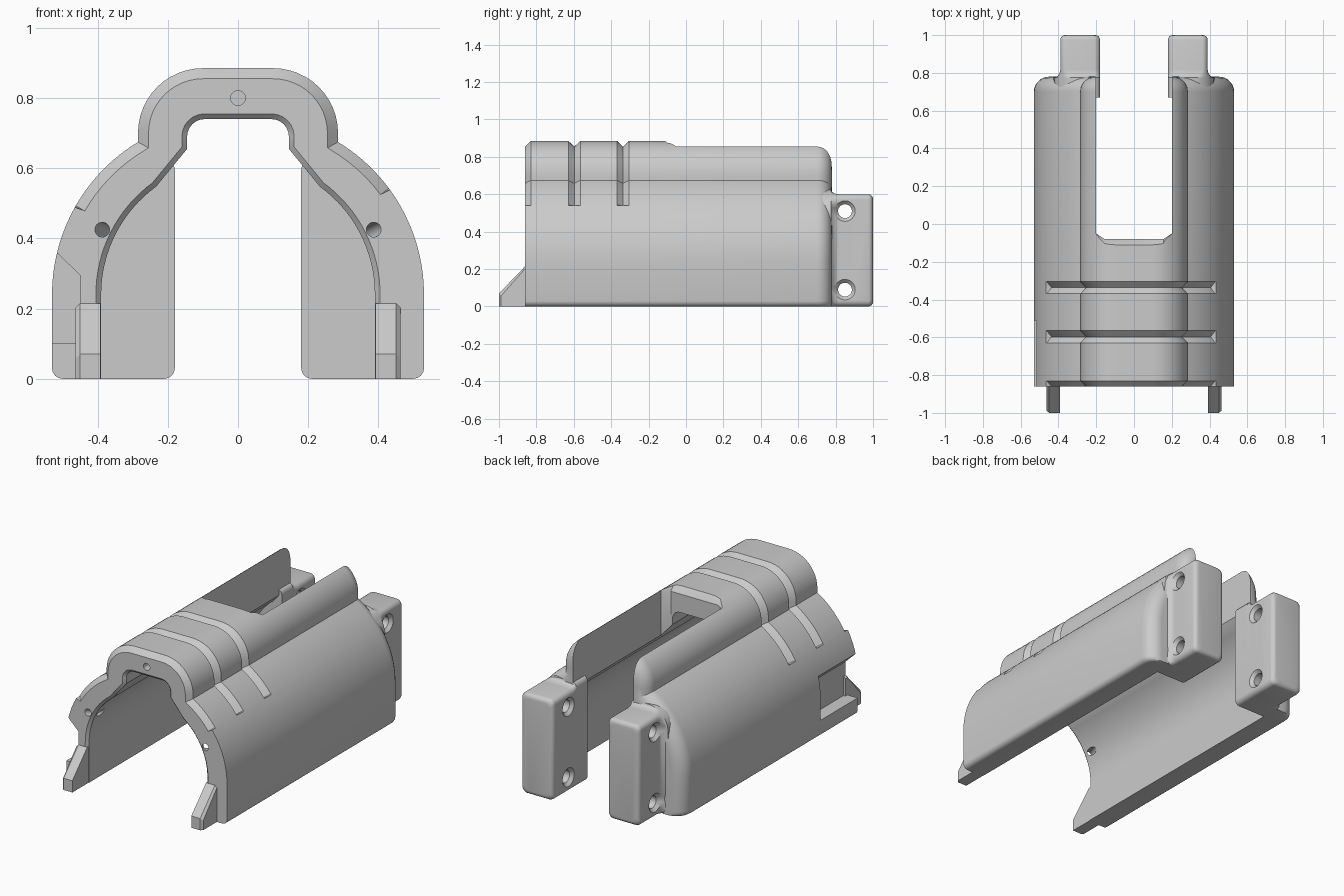
import bpy, bmesh, math
from math import sin, cos, radians

cube = bpy.data.objects.get("Cube")
if cube:
    bpy.data.objects.remove(cube, do_unlink=True)

grey = bpy.data.materials.new("plain_grey")
grey.use_nodes = True
colour = (0.6, 0.6, 0.6, 1)
grey.diffuse_color = colour
grey.node_tree.nodes["Principled BSDF"].inputs["Base Color"].default_value = colour


def arc(cx, cz, r, angles):
    return [(cx + r * cos(radians(a)), cz + r * sin(radians(a))) for a in angles]


def steps(a, b, n):
    return [a + (b - a) * i / n for i in range(n + 1)]


def loft(name, rings):
    """Closed solid through rings of equal point count, faces outward."""
    bm = bmesh.new()
    loops = [[bm.verts.new(p) for p in ring] for ring in rings]
    n = len(loops[0])
    for a, b in zip(loops, loops[1:]):
        for i in range(n):
            j = (i + 1) % n
            bm.faces.new((a[i], a[j], b[j], b[i]))
    bm.faces.new(loops[0][::-1])
    bm.faces.new(loops[-1])
    bm.normal_update()
    if bm.calc_volume(signed=True) < 0:
        bmesh.ops.reverse_faces(bm, faces=bm.faces)
    mesh = bpy.data.meshes.new(name)
    bm.to_mesh(mesh)
    bm.free()
    mesh.materials.append(grey)
    obj = bpy.data.objects.new(name, mesh)
    bpy.context.collection.objects.link(obj)
    return obj


def volume(mesh):
    bm = bmesh.new()
    bm.from_mesh(mesh)
    v = bm.calc_volume(signed=True)
    bm.free()
    return v


def cut(obj, cutter):
    """Subtract the cutter, taking the first solver that gives a sound solid."""
    mod = obj.modifiers.new("cut", "BOOLEAN")
    mod.operation, mod.object = "DIFFERENCE", cutter
    before = volume(obj.data)
    for solver in ("EXACT", "MANIFOLD", "FLOAT"):
        mod.solver = solver
        graph = bpy.context.evaluated_depsgraph_get()
        graph.update()
        result = bpy.data.meshes.new_from_object(obj.evaluated_get(graph))
        if 0.5 < volume(result) / before < 1:
            obj.data = result
            break
    obj.modifiers.remove(mod)
    bpy.data.objects.remove(cutter, do_unlink=True)


def smooth(obj):
    bpy.ops.object.select_all(action="DESELECT")
    obj.select_set(True)
    bpy.context.view_layer.objects.active = obj
    bpy.ops.object.shade_smooth_by_angle(angle=radians(28))


def both_sides(half):
    return [(-x, z) for x, z in reversed(half)] + half


def normals(pts):
    """Mitred outward normals of an open arch; the feet move sideways only."""
    def edge(a, b):
        dx, dz = b[0] - a[0], b[1] - a[1]
        d = math.hypot(dx, dz)
        return -dz / d, dx / d
    out = []
    for i, p in enumerate(pts):
        if p[1] < 0.05:
            out.append((math.copysign(1, p[0]), 0))
            continue
        a, b = edge(pts[i - 1], p), edge(p, pts[i + 1])
        k = 1 + a[0] * b[0] + a[1] * b[1]
        out.append(((a[0] + b[0]) / k, (a[1] + b[1]) / k))
    return out


def arch(pts, y, offset, keep=lambda x, z: True):
    return [(x + nx * offset, y, z + nz * offset) if keep(x, z) else (x, y, z)
            for (x, z), (nx, nz) in zip(pts, normals(pts))]


def in_groove(x, z):
    return z > (0.541 if x > 0 else 0.491)


# Shell outline: raised crown, round flanks, rounded feet
flank = steps(58.8, 36.6, 7) + steps(36, 29.9, 3) + steps(29.3, 0, 9)
outer = both_sides(arc(0.10, 0.70, 0.185, steps(90, 0, 12))
                   + arc(0.022, 0.24, 0.508, flank)
                   + arc(0.50, 0.03, 0.03, steps(0, -90, 4)))
inner = both_sides(arc(0.095, 0.69, 0.05, steps(90, 0, 6))
                   + [(0.145, 0.655)]
                   + arc(0.01, 0.24, 0.38, steps(54, 0, 16))
                   + [(0.39, 0)])


def shell_ring(y, outset, rim=0, grooved=False):
    keep = in_groove if grooved else lambda x, z: True
    return arch(outer, y, outset, keep) + arch(inner, y, rim)[::-1]


# Shell with front chamfers, two V grooves and a rounded rear
rings = [shell_ring(-0.86, -0.03, 0.015, True),
         shell_ring(-0.845, -0.015, 0, True),
         shell_ring(-0.83, 0)]
for y in (-0.597, -0.337):
    rings += [shell_ring(y - 0.032, 0),
              shell_ring(y, -0.03, 0, True),
              shell_ring(y + 0.032, 0)]
for a in steps(0, 90, 7):
    t = radians(a)
    rings.append(shell_ring(0.70 + 0.08 * sin(t), -0.08 * (1 - cos(t))))
shell = loft("shell", rings)


# Long top slot, open to the rear, with a bevelled front end
def slot_ring(z, lead):
    return [(-0.2, 1.1, z), (-0.2, -0.05 - lead * 0.5, z), (-0.155, -0.08 - lead, z),
            (0.155, -0.08 - lead, z), (0.2, -0.05 - lead * 0.5, z), (0.2, 1.1, z)]


cut(shell, loft("slot_cutter", [
    slot_ring(z, d) for z, d in ((0.3, 0), (0.85, 0), (0.92, 0.06))]))

# Side recess at the front of the right flank
recess = [(-0.45, 0.1), (-0.45, 0.295), (-0.6, 0.44), (-0.6, 0.1)]
cut(shell, loft("recess_cutter", [[(x, y, z) for x, z in recess] for y in (-0.9, -0.51)]))


# Pin holes in the front face; the side ones slant into the hollow
def pin_cutter(x, z, dx, dz):
    return loft("pin_cutter", [
        [(x + t * dx + px, -0.86 + t, z + t * dz + pz)
         for px, pz in arc(0, 0, 0.021, steps(0, 345, 23))]
        for t in (-0.03, 0.2)])


cut(shell, pin_cutter(0, 0.80, 0, 0))
for s in (-1, 1):
    cut(shell, pin_cutter(s * 0.387, 0.425, -s * 0.5, -0.25))
smooth(shell)


# Rear mounting blocks with a flared root and two countersunk holes
def block_ring(s, y, flare, corner, inset):
    x0, x1 = 0.18 + inset, 0.39 + flare - inset
    z0, z1 = inset, 0.60 + flare * 0.7 - inset
    r = 0.03
    pts = (arc(x1 - corner, z1 - corner, corner, steps(0, 90, 6))
           + arc(x0 + r, z1 - r, r, steps(90, 180, 4))
           + arc(x0 + r, z0 + r, r, steps(180, 270, 4))
           + arc(x1 - r, z0 + r, r, steps(270, 360, 4)))
    return [(s * x, y, z) for x, z in pts]


for s, side in ((1, "left"), (-1, "right")):
    rings = [block_ring(s, 0.67, 0.035, 0.13, 0)]
    for a in steps(0, 90, 5):
        k = 1 - sin(radians(a))
        rings.append(block_ring(s, 0.775 + 0.045 * (1 - cos(radians(a))),
                                0.035 * k, 0.03 + 0.10 * k, 0))
    for a in steps(0, 90, 4):
        t = radians(a)
        rings.append(block_ring(s, 0.975 + 0.025 * sin(t), 0, 0.03, 0.025 * (1 - cos(t))))
    block = loft(side + "_mounting_block", rings)
    for z in (0.09, 0.51):
        cut(block, loft("screw_cutter", [
            [(s * x, 0.85 + py, z + pz) for py, pz in arc(0, 0, r, steps(0, 345, 23))]
            for x, r in ((0.16, 0.075), (0.198, 0.037), (0.372, 0.037), (0.41, 0.075))]))
    smooth(block)

    # Wedge-shaped locating prong with a chamfered outer edge
    wedge = [(-0.84, 0), (-1.0, 0), (-1.0, 0.07), (-0.86, 0.215), (-0.84, 0.215)]
    loft(side + "_prong", [
        [(s * x, max(y, -1 + d), max(0, z - d)) for y, z in wedge]
        for x, d in ((0.392, 0), (0.45, 0), (0.463, 0.012))])
